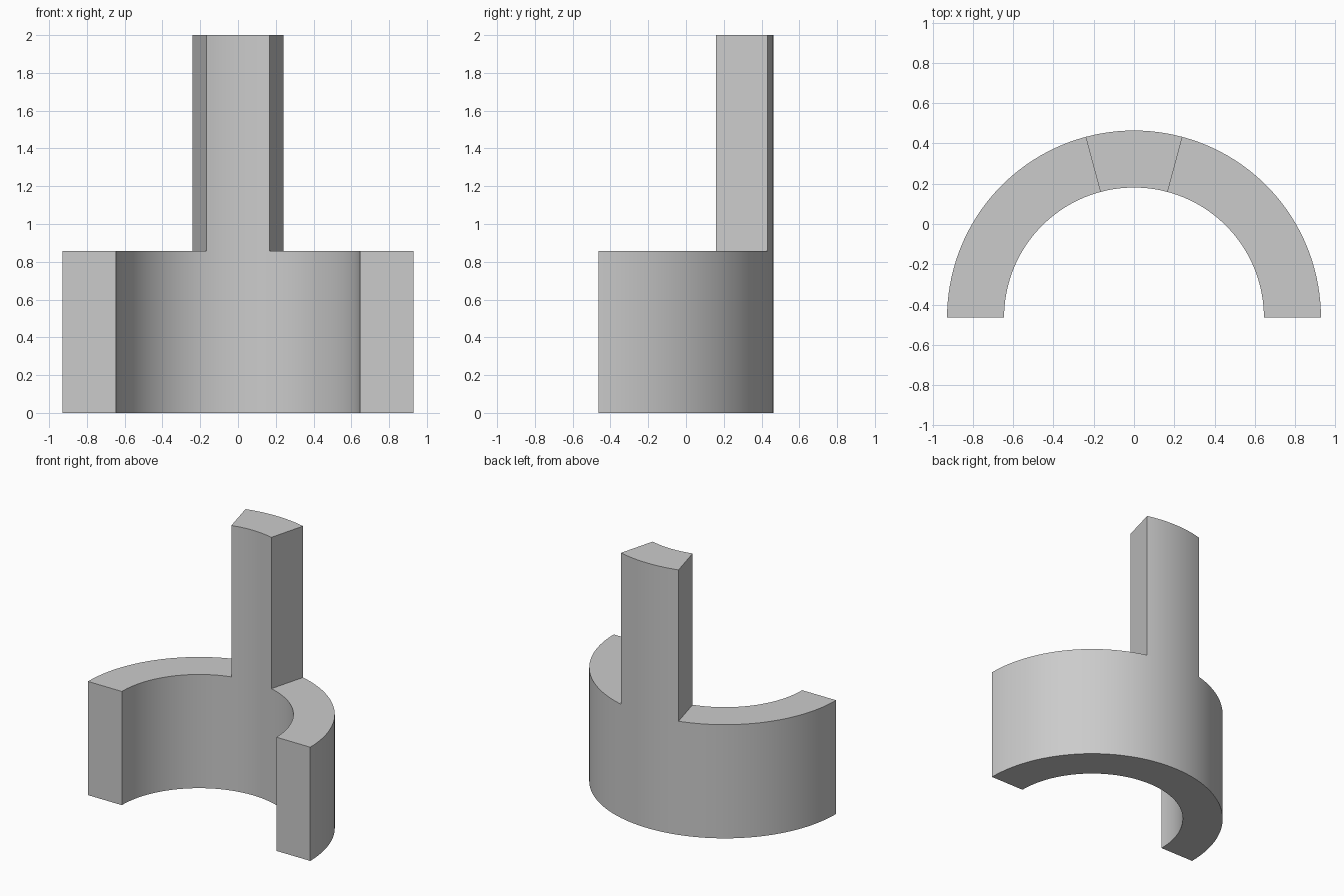
import bpy
import bmesh
from math import sin, cos, pi, radians

cube = bpy.data.objects.get("Cube")
if cube:
    bpy.data.objects.remove(cube, do_unlink=True)

OUTER, INNER = 0.928, 0.645
CENTRE_Y = -0.464
RING_HEIGHT, TOTAL_HEIGHT = 0.858, 2.0
POST_HALF_ANGLE = radians(15)
SEGMENTS = 72

# Plain grey material
grey = bpy.data.materials.new("plain grey")
grey.use_nodes = True
colour = (0.6, 0.6, 0.6, 1)
grey.diffuse_color = colour
grey.node_tree.nodes["Principled BSDF"].inputs["Base Color"].default_value = colour


def raise_faces(bm, faces, height):
    """Extrude faces upwards and return the new top faces."""
    geom = bmesh.ops.extrude_face_region(bm, geom=faces)["geom"]
    verts = [g for g in geom if isinstance(g, bmesh.types.BMVert)]
    bmesh.ops.translate(bm, verts=verts, vec=(0, 0, height))
    return [g for g in geom if isinstance(g, bmesh.types.BMFace)]


def arc(bm, radius):
    angles = [pi * i / SEGMENTS for i in range(SEGMENTS + 1)]
    return [bm.verts.new((radius * cos(a), CENTRE_Y + radius * sin(a), 0))
            for a in angles]


# Half ring footprint
bm = bmesh.new()
inner, outer = arc(bm, INNER), arc(bm, OUTER)
footprint = [bm.faces.new((inner[i], outer[i], outer[i + 1], inner[i + 1]))
             for i in range(SEGMENTS)]

# Half ring wall, then the post rising from its middle
ring_top = raise_faces(bm, footprint, RING_HEIGHT)
post_count = round(SEGMENTS * POST_HALF_ANGLE * 2 / pi)
ring_top.sort(key=lambda f: abs(f.calc_center_median().x))
raise_faces(bm, ring_top[:post_count], TOTAL_HEIGHT - RING_HEIGHT)
bmesh.ops.recalc_face_normals(bm, faces=bm.faces[:])

mesh = bpy.data.meshes.new("half_ring_with_post")
bm.to_mesh(mesh)
bm.free()
mesh.materials.append(grey)
body = bpy.data.objects.new("half_ring_with_post", mesh)
bpy.context.collection.objects.link(body)

# Smooth curved walls with crisp edges
bpy.ops.object.select_all(action="DESELECT")
body.select_set(True)
bpy.context.view_layer.objects.active = body
bpy.ops.object.shade_smooth_by_angle(angle=radians(30))
